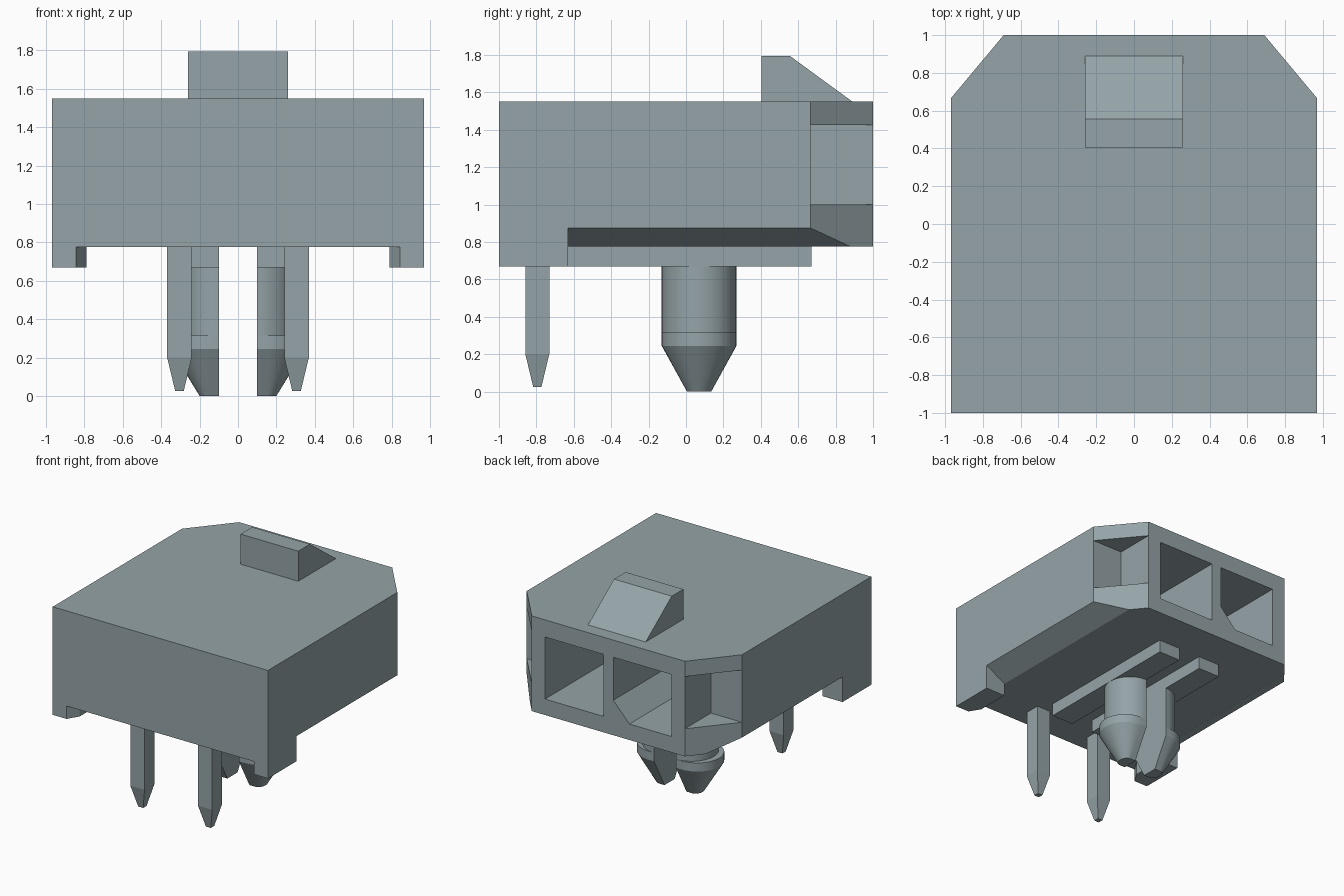
import bpy, bmesh, math

if "Cube" in bpy.data.objects:
    bpy.data.objects.remove(bpy.data.objects["Cube"], do_unlink=True)

COLOUR = (0.30, 0.37, 0.39, 1.0)
mat = bpy.data.materials.new("grey_blue_plastic")
mat.use_nodes = True
mat.diffuse_color = COLOUR
mat.node_tree.nodes["Principled BSDF"].inputs["Base Color"].default_value = COLOUR


def loft(name, rings, mirror=False):
    """Skin a stack of equal-length point rings and cap both ends."""
    bm = bmesh.new()
    loops = [[bm.verts.new(p) for p in ring] for ring in rings]
    n = len(loops[0])
    for a, b in zip(loops, loops[1:]):
        for i in range(n):
            j = (i + 1) % n
            bm.faces.new((a[i], a[j], b[j], b[i]))
    bm.faces.new(loops[0])
    bm.faces.new(loops[-1])
    bmesh.ops.recalc_face_normals(bm, faces=bm.faces)
    me = bpy.data.meshes.new(name)
    bm.to_mesh(me)
    bm.free()
    me.materials.append(mat)
    ob = bpy.data.objects.new(name, me)
    bpy.context.collection.objects.link(ob)
    if mirror:
        ob.modifiers.new("mirror", 'MIRROR').use_mirror_merge = False
    return ob


def extrude(name, pts, axis, lo, hi, mirror=False):
    """Extrude a 2D profile along x, y or z."""
    def place(p, d):
        return {'x': (d, p[0], p[1]), 'y': (p[0], d, p[1]), 'z': (p[0], p[1], d)}[axis]
    return loft(name, [[place(p, d) for p in pts] for d in (lo, hi)], mirror)


def rect(x0, x1, y0, y1):
    return [(x0, y0), (x1, y0), (x1, y1), (x0, y1)]


def activate(ob):
    bpy.ops.object.select_all(action='DESELECT')
    ob.select_set(True)
    bpy.context.view_layer.objects.active = ob


def cut(ob, cutter):
    cutter.hide_render = True
    m = ob.modifiers.new("cut", 'BOOLEAN')
    m.operation = 'DIFFERENCE'
    m.solver = 'EXACT'
    m.object = cutter
    activate(ob)
    bpy.ops.object.modifier_apply(modifier=m.name)
    bpy.data.objects.remove(cutter, do_unlink=True)


# Housing with two chamfered back corners
W = 0.97
housing = extrude("housing", [(-W, -1), (W, -1), (W, 0.665), (0.69, 1),
                              (-0.69, 1), (-W, 0.665)], 'z', 0.775, 1.55)

# Bevelled lower side edges and recessed corner pockets
for s in (-1, 1):
    wedge = [(s * 0.79, 0.775), (s * 1.06, 0.925), (s * 1.06, 0.70), (s * 0.655, 0.70)]
    cut(housing, extrude("edge_cutter", wedge, 'y', -0.63, 1.2))
    x0, x1 = sorted((s * 0.69, s * 1.2))
    cut(housing, extrude("pocket_cutter", rect(x0, x1, 0.665, 1.2), 'z', 1.0, 1.425))

# Two contact cavities in the back, one with a clipped lower corner
cut(housing, extrude("cavity_cutter", rect(0.045, 0.57, 0.905, 1.41), 'y', -0.8, 1.2))
cut(housing, extrude("keyed_cavity_cutter",
                     [(-0.57, 0.905), (-0.19, 0.905), (-0.045, 1.06),
                      (-0.045, 1.41), (-0.57, 1.41)], 'y', -0.8, 1.2))

# Latch ramp on top
extrude("latch_ramp", [(0.405, 1.55), (0.89, 1.55), (0.555, 1.795), (0.405, 1.795)],
        'x', -0.26, 0.26)

# Front feet and the rails underneath
extrude("front_feet", [(0.845, -1), (W, -1), (W, -0.63), (0.79, -0.63), (0.79, -0.91)],
        'z', 0.67, 0.775, True)
extrude("bottom_rails", rect(0.10, 0.30, -0.63, 0.67), 'z', 0.67, 0.775, True)


# Square solder pins with tapered tips
def square(h, z):
    return [(x, y, z) for x, y in rect(0.305 - h, 0.305 + h, -0.795 - h, -0.795 + h)]


loft("solder_pins", [square(0.022, 0.025), square(0.064, 0.2), square(0.064, 0.775)], True)


# Split pegs: half-round stems with wider conical snap heads
def half_round(cx, rx, ry, z, n=20):
    arc = [(cx + rx * math.cos(a), 0.07 + ry * math.sin(a), z)
           for a in (math.pi * (i / n - 0.5) for i in range(n + 1))]
    return [(0.099, 0.07 - ry, z)] + arc + [(0.099, 0.07 + ry, z)]


stems = loft("peg_stems", [half_round(0.10, 0.2, 0.2, z) for z in (0.30, 0.67)], True)
heads = loft("peg_heads", [half_round(0.15, 0.05, 0.065, 0.0),
                           half_round(0.15, 0.2, 0.2, 0.245),
                           half_round(0.15, 0.2, 0.2, 0.315)], True)
for peg in (stems, heads):
    activate(peg)
    bpy.ops.object.shade_smooth_by_angle(angle=math.radians(25))
